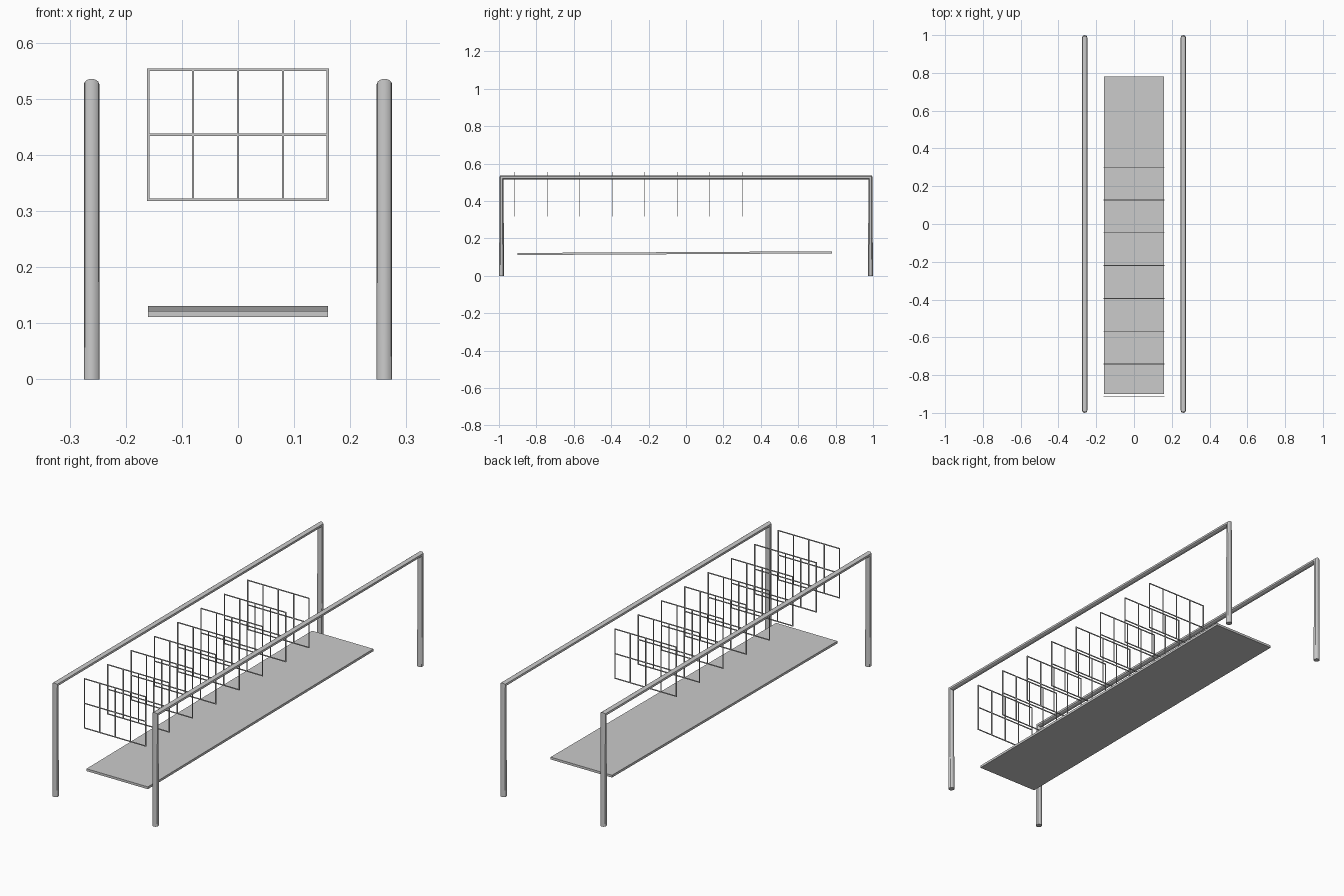
import bpy
import bmesh
from mathutils import Matrix, Vector

cube = bpy.data.objects.get("Cube")
if cube:
    bpy.data.objects.remove(cube, do_unlink=True)

# Single plain grey finish
grey = bpy.data.materials.new("plain_grey")
grey.use_nodes = True
colour = (0.6, 0.6, 0.6, 1.0)
grey.diffuse_color = colour
grey.node_tree.nodes["Principled BSDF"].inputs["Base Color"].default_value = colour


def add_box(bm, centre, size):
    matrix = Matrix.Translation(centre) @ Matrix.Diagonal((*size, 1.0))
    bmesh.ops.create_cube(bm, size=1.0, matrix=matrix)


def link_mesh(name, bm):
    mesh = bpy.data.meshes.new(name)
    bm.to_mesh(mesh)
    bm.free()
    mesh.materials.append(grey)
    obj = bpy.data.objects.new(name, mesh)
    bpy.context.collection.objects.link(obj)
    return obj


# Side rails: one bent tube each, standing on two legs
def side_rail(name, x, end=0.986, height=0.526, radius=0.0138):
    curve = bpy.data.curves.new(name, "CURVE")
    curve.dimensions = "3D"
    curve.bevel_depth = radius
    curve.bevel_resolution = 4
    curve.use_fill_caps = True
    path = [(-end, 0), (-end, height), (end, height), (end, 0)]
    spline = curve.splines.new("POLY")
    spline.points.add(len(path) - 1)
    for point, (y, z) in zip(spline.points, path):
        point.co = (x, y, z, 1)
    curve.materials.append(grey)
    obj = bpy.data.objects.new(name, curve)
    bpy.context.collection.objects.link(obj)
    bpy.ops.object.select_all(action="DESELECT")
    obj.select_set(True)
    bpy.context.view_layer.objects.active = obj
    bpy.ops.object.convert(target="MESH")
    bpy.ops.object.shade_smooth_by_angle()


side_rail("left_rail", 0.261)
side_rail("right_rail", -0.261)

# Walkway: thin slab rising slightly towards the back
bm = bmesh.new()
add_box(bm, (0, -0.06, 0.121), (0.32, 1.68, 0.011))
for v in bm.verts:
    v.co.z += 0.0045 if v.co.y > 0 else -0.0045
link_mesh("walkway", bm)

# Wire grids: hanging row of two-by-four lattices
WIRE, LOW, HIGH, HALF = 0.004, 0.32, 0.552, 0.16
middle = (LOW + HIGH) / 2
for i in range(8):
    y = -0.915 + i * 0.1737
    bm = bmesh.new()
    for z in (LOW, middle, HIGH):
        add_box(bm, Vector((0, y, z)), (2 * HALF + WIRE, WIRE, WIRE))
    for k in range(-2, 3):
        add_box(bm, Vector((k * HALF / 2, y, middle)), (WIRE, WIRE, HIGH - LOW))
    link_mesh(f"wire_grid_{i + 1}", bm)
